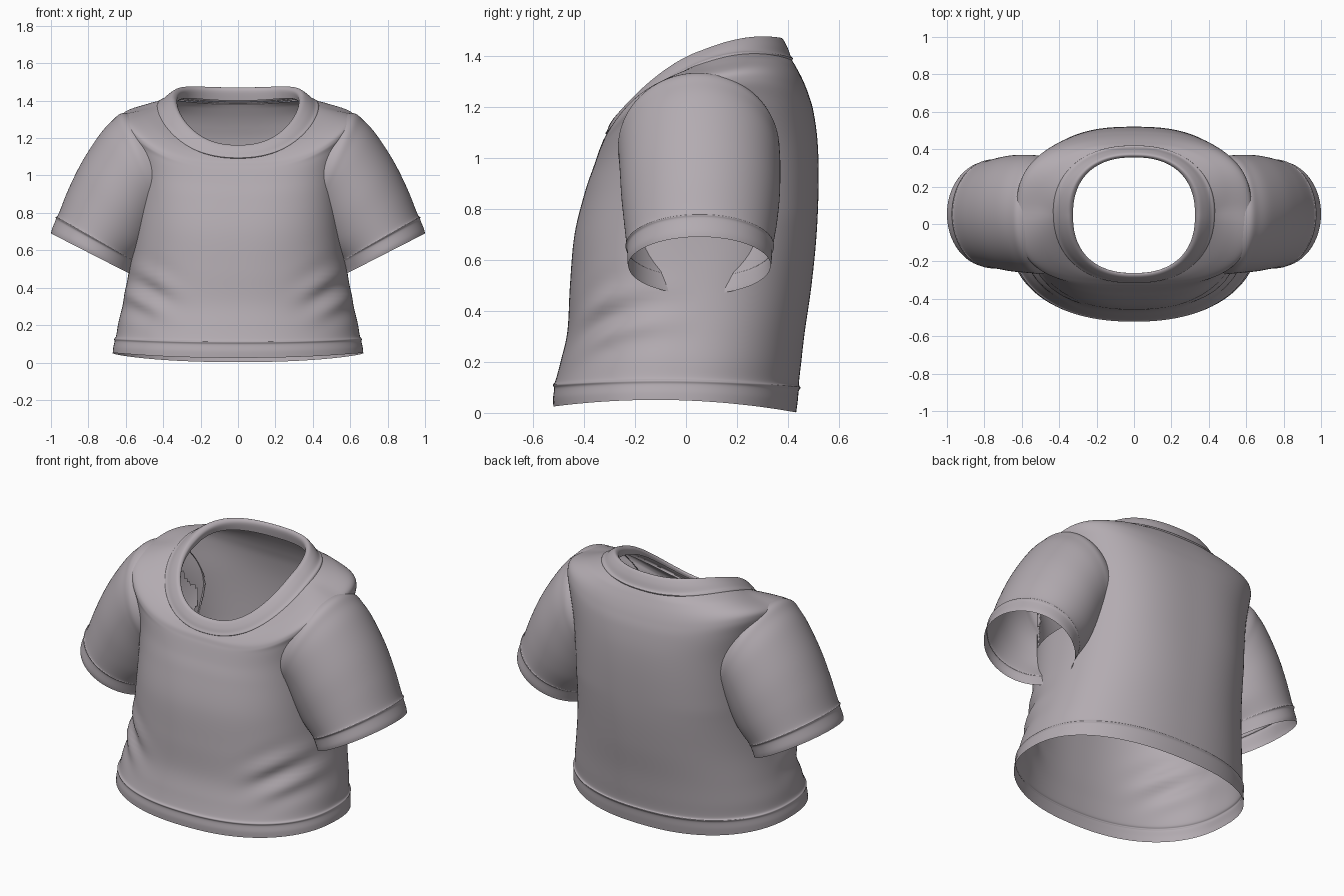
import bpy, bmesh, math
from mathutils import Vector
from mathutils.bvhtree import BVHTree

fabric = bpy.data.materials.new("mauve grey fabric")
fabric.diffuse_color = (0.45, 0.41, 0.44, 1)


def spline(rows, steps):
    """Smoothly interpolate rows of ring parameters."""
    out = []
    for i in range(len(rows) - 1):
        p = [rows[max(i - 1, 0)], rows[i], rows[i + 1], rows[min(i + 2, len(rows) - 1)]]
        for k in range(steps):
            t = k / steps
            out.append([b + 0.5 * t * (c - a + t * (2 * a - 5 * b + 4 * c - d + t * (3 * (b - c) + d - a)))
                        for a, b, c, d in zip(*p)])
    return out + [list(rows[-1])]


def power(v, e):
    return math.copysign(abs(v) ** e, v)


def loft(rings):
    bm = bmesh.new()
    vs = [[bm.verts.new(p) for p in r] for r in rings]
    n = len(vs[0])
    for a, b in zip(vs, vs[1:]):
        for i in range(n):
            j = (i + 1) % n
            bm.faces.new((a[i], a[j], b[j], b[i]))
    bm.normal_update()
    return bm


def finish(name, bm):
    me = bpy.data.meshes.new(name)
    for f in bm.faces:
        f.smooth = True
    bm.to_mesh(me)
    bm.free()
    ob = bpy.data.objects.new(name, me)
    bpy.context.collection.objects.link(ob)
    me.materials.append(fabric)
    return ob


def folds(x, y, z):
    """Soft diagonal drapes on the lower front flanks."""
    ax = abs(x)
    fade = math.exp(-((ax - 0.48) / 0.13) ** 2 - ((z - 0.37) / 0.12) ** 2)
    fade *= min(1, max(0, (0.05 - y) / 0.2))
    return 0.013 * fade * math.sin(36 * (z - 0.55 * ax) + (0.8 if x > 0 else 0))


def body_ring(row, n=180):
    w, yf, yb, zf, zs, zb, e = row
    pts = []
    for i in range(n):
        a = 2 * math.pi * i / n
        sq = max(e, 0.78) if math.sin(a) > 0 else e      # rounder towards the back
        c, s = power(math.cos(a), sq), power(math.sin(a), sq)
        h = power(math.sin(a), 0.88 + 2 * (0.88 - sq))   # keeps the shoulder fronts high
        z = zs + h * (zb - zf) / 2 + h * h * ((zb + zf) / 2 - zs)
        x, y = w * c, (yf + yb) / 2 + s * (yb - yf) / 2
        k = 1 + folds(x, y, z) / 0.5
        pts.append((x * k, y * k, z))
    return pts


def sleeve_ring(row, n=120):
    ox, oz, ix, iz, yf, yb = row
    pts = []
    for i in range(n):
        a = 2 * math.pi * i / n
        c, s = math.cos(a), math.sin(a)
        pts.append(((ox + ix) / 2 + c * (ox - ix) / 2, (yf + yb) / 2 + s * (yb - yf) / 2,
                    (oz + iz) / 2 + c * (oz - iz) / 2))
    return pts


# body rings: half width, front y, back y, z at front, side, back, squareness
BODY = [
    (0.670, -0.520, 0.432, 0.025, 0.050, 0.002, 0.88),
    (0.667, -0.521, 0.438, 0.060, 0.080, 0.045, 0.88),
    (0.660, -0.517, 0.442, 0.095, 0.112, 0.085, 0.88),
    (0.662, -0.522, 0.449, 0.110, 0.126, 0.100, 0.88),
    (0.652, -0.512, 0.443, 0.126, 0.142, 0.116, 0.88),
    (0.640, -0.492, 0.452, 0.20, 0.21, 0.20, 0.88),
    (0.615, -0.465, 0.466, 0.32, 0.32, 0.32, 0.87),
    (0.583, -0.455, 0.492, 0.50, 0.50, 0.50, 0.85),
    (0.562, -0.437, 0.512, 0.70, 0.70, 0.70, 0.80),
    (0.556, -0.395, 0.520, 0.87, 0.90, 0.90, 0.74),
    (0.568, -0.364, 0.516, 0.96, 1.06, 1.06, 0.70),
    (0.605, -0.342, 0.500, 1.025, 1.21, 1.18, 0.68),
    (0.628, -0.332, 0.480, 1.05, 1.285, 1.25, 0.67),
    (0.612, -0.324, 0.458, 1.07, 1.325, 1.305, 0.69),
    (0.520, -0.314, 0.432, 1.085, 1.350, 1.355, 0.77),
    (0.425, -0.304, 0.412, 1.10, 1.368, 1.388, 0.87),
]
# ribbed collar, from its stitched ridge to the turned-in rim
COLLAR = [
    (0.435, -0.303, 0.412, 1.090, 1.358, 1.380, 0.88),
    (0.428, -0.316, 0.420, 1.094, 1.372, 1.390, 0.88),
    (0.412, -0.309, 0.410, 1.108, 1.378, 1.400, 0.88),
    (0.385, -0.300, 0.397, 1.130, 1.398, 1.435, 0.87),
    (0.355, -0.284, 0.378, 1.155, 1.415, 1.467, 0.86),
    (0.338, -0.270, 0.364, 1.163, 1.413, 1.468, 0.85),
    (0.326, -0.262, 0.356, 1.158, 1.398, 1.448, 0.85),
    (0.330, -0.264, 0.362, 1.140, 1.370, 1.400, 0.85),
]
# sleeve rings from cuff to shoulder: outer x z, inner x z, front y, back y
SLEEVE = [
    (1.000, 0.690, 0.560, 0.465, -0.226, 0.332),
    (0.994, 0.715, 0.556, 0.483, -0.230, 0.336),
    (0.975, 0.762, 0.540, 0.520, -0.230, 0.338),
    (0.974, 0.778, 0.536, 0.530, -0.237, 0.345),
    (0.960, 0.794, 0.530, 0.540, -0.234, 0.343),
    (0.905, 0.930, 0.480, 0.590, -0.244, 0.358),
    (0.830, 1.080, 0.450, 0.640, -0.254, 0.368),
    (0.735, 1.225, 0.420, 0.700, -0.260, 0.370),
    (0.670, 1.295, 0.400, 0.735, -0.264, 0.368),
    (0.622, 1.332, 0.375, 0.750, -0.266, 0.364),
    (0.550, 1.325, 0.330, 0.760, -0.250, 0.345),
]

body = loft([body_ring(r) for r in spline(BODY, 7)])
sleeve = loft([sleeve_ring(r) for r in spline(SLEEVE, 6)])
body_tree, sleeve_tree = BVHTree.FromBMesh(body), BVHTree.FromBMesh(sleeve)


def depth(tree, p):
    loc, normal, _, _ = tree.find_nearest(p)
    return (loc - p).dot(normal)


# trim the sleeve where it sinks into the body
hidden = [f for f in sleeve.faces if depth(body_tree, f.calc_center_median()) > 0.012]

# open the armholes inside the sleeves
holes = []
for f in body.faces:
    p = f.calc_center_median()
    p = Vector((abs(p.x), p.y, p.z))
    beyond_seam = (p.x - 0.40) * 0.59 - (p.z - 0.75) * 0.222 > 0.012
    if p.z > 0.78 and beyond_seam and depth(sleeve_tree, p) > 0.018:
        holes.append(f)
bmesh.ops.delete(sleeve, geom=hidden, context='FACES')
bmesh.ops.delete(body, geom=holes, context='FACES')

finish("shirt_body", body)
finish("collar", loft([body_ring(r) for r in spline(COLLAR, 4)]))
finish("sleeves", sleeve).modifiers.new("other side", 'MIRROR')
